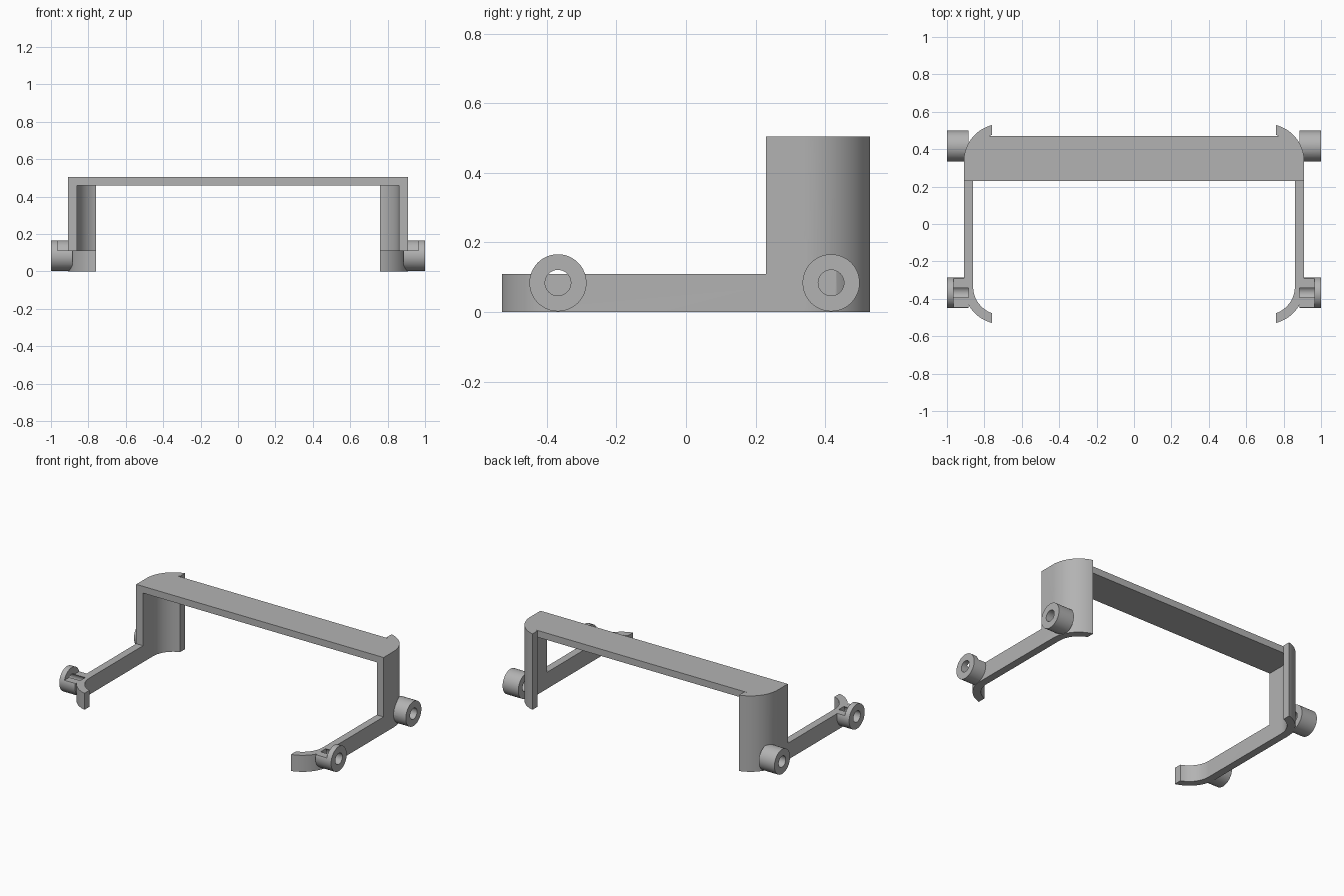
import bpy, bmesh, math
from mathutils import Matrix

cube = bpy.data.objects.get("Cube")
if cube:
    bpy.data.objects.remove(cube, do_unlink=True)

HEIGHT, RAIL_H, PLATE = 0.505, 0.11, 0.045
OUT, WALL, RAD = 0.91, 0.05, 0.20        # outer half width, wall thickness, corner radius
TIP, BEND_Y, POST_Y = 0.76, 0.335, 0.23  # curl end, bend centre, front of rear posts

grey = bpy.data.materials.new("plain grey")
grey.use_nodes = True
grey.diffuse_color = (0.45, 0.45, 0.45, 1)
grey.node_tree.nodes["Principled BSDF"].inputs["Base Color"].default_value = (0.45, 0.45, 0.45, 1)


def add_object(name, bm):
    bmesh.ops.recalc_face_normals(bm, faces=bm.faces)
    mesh = bpy.data.meshes.new(name)
    bm.to_mesh(mesh)
    bm.free()
    mesh.materials.append(grey)
    obj = bpy.data.objects.new(name, mesh)
    bpy.context.collection.objects.link(obj)
    return obj


def prism(name, outline, z0, z1):
    bm = bmesh.new()
    face = bm.faces.new([bm.verts.new((x, y, z0)) for x, y in outline])
    new = bmesh.ops.extrude_face_region(bm, geom=[face])["geom"]
    bmesh.ops.translate(bm, vec=(0, 0, z1 - z0),
                        verts=[v for v in new if isinstance(v, bmesh.types.BMVert)])
    return add_object(name, bm)


def box(name, x0, x1, y0, y1, z0, z1):
    return prism(name, [(x0, y0), (x1, y0), (x1, y1), (x0, y1)], z0, z1)


def rod(name, radius, x0, x1, y, z, sides=48):
    bm = bmesh.new()
    place = Matrix.Translation(((x0 + x1) / 2, y, z)) @ Matrix.Rotation(math.pi / 2, 4, 'Y')
    bmesh.ops.create_cone(bm, cap_ends=True, segments=sides, radius1=radius,
                          radius2=radius, depth=x1 - x0, matrix=place)
    return add_object(name, bm)


def bake(obj):
    graph = bpy.context.evaluated_depsgraph_get()
    mesh = bpy.data.meshes.new_from_object(obj.evaluated_get(graph))
    obj.modifiers.clear()
    obj.data = mesh


def combine(obj, tool, operation):
    mod = obj.modifiers.new("combine", 'BOOLEAN')
    mod.operation, mod.solver, mod.object = operation, 'EXACT', tool
    bake(obj)
    bpy.data.objects.remove(tool, do_unlink=True)


def bend(radius, steps=20):
    """Quarter bend from the side wall to the curl end."""
    cx = OUT - RAD
    end = math.acos((TIP - cx) / radius)
    return [(cx + radius * math.cos(end * i / steps), BEND_Y + radius * math.sin(end * i / steps))
            for i in range(steps + 1)]


def flip(points):
    return [(x, -y) for x, y in reversed(points)]


# Side wall with curled ends, lowered to a rail in front of the rear post
outer, inner = bend(RAD), bend(RAD - WALL)
frame = prism("bracket_frame", flip(outer) + outer + inner[::-1] + flip(inner)[::-1], 0, HEIGHT)
combine(frame, box("rail_cut", 0.5, 1.2, -1, POST_Y, RAIL_H, 1), 'DIFFERENCE')

# Bolt bosses; the front one is notched down to the rail behind its outer ring
for y, notched in ((-0.368, True), (0.417, False)):
    boss = rod("bolt_boss", 0.082, 0.885, 1.0, y, 0.084)
    if notched:
        combine(boss, box("notch", 0.8, 0.965, y - 0.2, y + 0.2, RAIL_H, 0.3), 'DIFFERENCE')
    combine(frame, boss, 'UNION')
    combine(frame, rod("bolt_hole", 0.037, 0.885, 1.1, y, 0.084), 'DIFFERENCE')

# Mirror to the other side
mirror = frame.modifiers.new("mirror", 'MIRROR')
mirror.use_axis[0] = True
bake(frame)

# Top plate bridging the posts, its corners ending inside the curved walls
middle = [p for p in bend(RAD - WALL / 2) if p[1] < 0.47]
half = [(OUT - WALL / 2, POST_Y)] + middle + [(middle[-1][0], 0.47)]
plate = prism("top_plate", half + [(-x, y) for x, y in reversed(half)], HEIGHT - PLATE, HEIGHT)
combine(frame, plate, 'UNION')

bpy.ops.object.select_all(action='DESELECT')
frame.select_set(True)
bpy.context.view_layer.objects.active = frame
bpy.ops.object.shade_smooth_by_angle(angle=math.radians(30))
